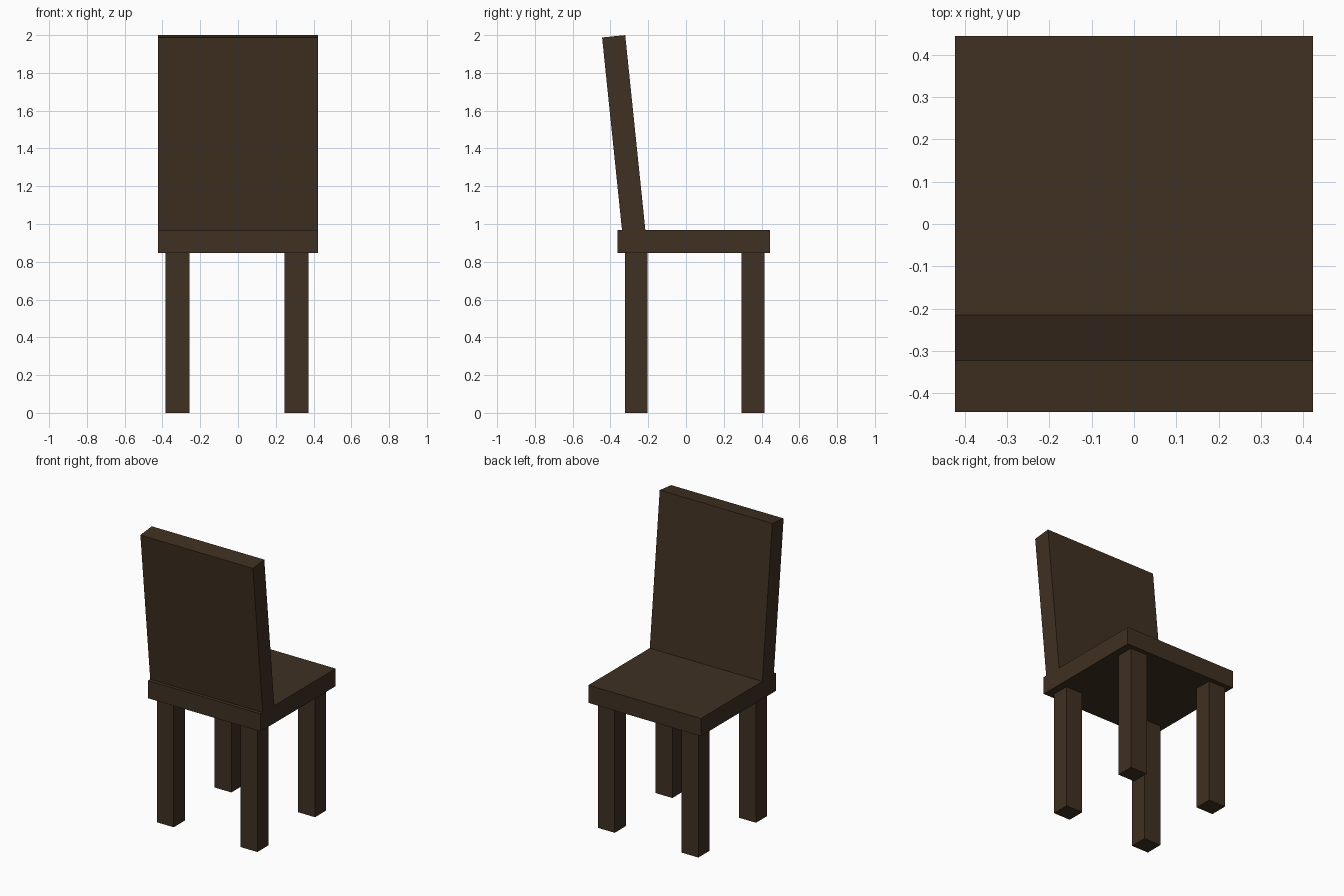
import bpy
import math

if "Cube" in bpy.data.objects:
    bpy.data.objects.remove(bpy.data.objects["Cube"])

wood = bpy.data.materials.new("dark_wood")
wood.diffuse_color = (0.05, 0.03, 0.016, 1)
wood.use_nodes = True
wood.node_tree.nodes["Principled BSDF"].inputs["Base Color"].default_value = wood.diffuse_color


def box(name, center, size, tilt=0.0):
    bpy.ops.mesh.primitive_cube_add(size=1, location=center)
    ob = bpy.context.object
    ob.name = name
    ob.scale = size
    bpy.ops.object.transform_apply(location=False, rotation=False, scale=True)
    ob.rotation_euler.x = tilt
    ob.data.materials.append(wood)
    return ob


# Seat slab
box("seat", (0, 0.041, 0.907), (0.846, 0.806, 0.12))

# Backrest, leaning backwards, its foot sunk into the seat
box("backrest", (0, -0.328, 1.4615), (0.846, 0.123, 1.07), math.radians(5.9))

# Four square legs
for row, y in (("front", -0.264), ("rear", 0.355)):
    for side, x in (("left", -0.32), ("right", 0.309)):
        box(f"{row}_{side}_leg", (x, y, 0.4235), (0.127, 0.12, 0.847))
